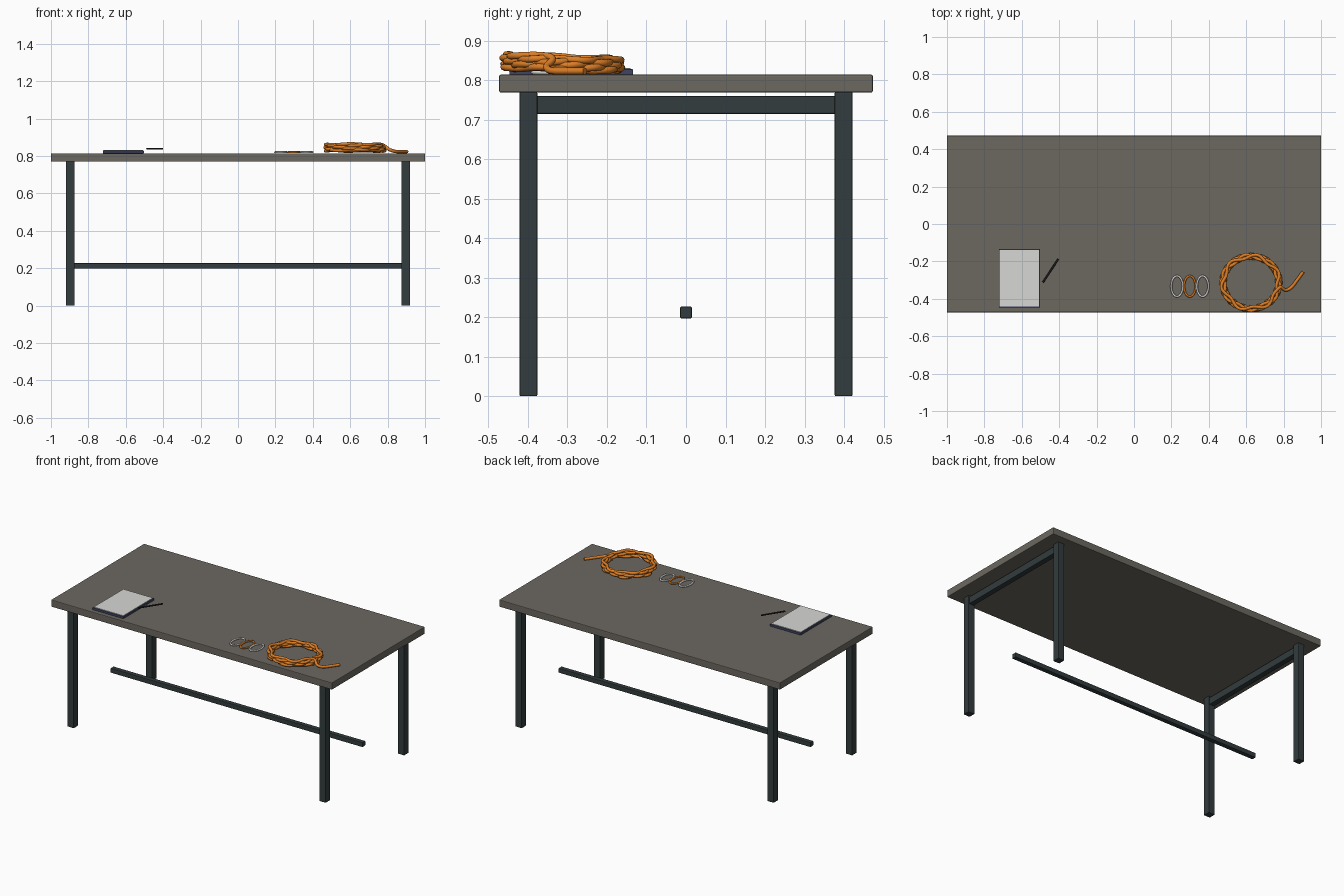
import bpy, math
from mathutils import Vector

if "Cube" in bpy.data.objects:
    bpy.data.objects.remove(bpy.data.objects["Cube"])


def mat(name, r, g, b):
    m = bpy.data.materials.new(name)
    m.diffuse_color = (r, g, b, 1)
    m.use_nodes = True
    m.node_tree.nodes["Principled BSDF"].inputs["Base Color"].default_value = m.diffuse_color
    return m


GREY = mat("warm grey top", 0.15, 0.14, 0.12)
STEEL = mat("dark steel", 0.033, 0.045, 0.048)
ORANGE = mat("orange rope", 0.72, 0.21, 0.02)
WHITE = mat("off white", 0.68, 0.68, 0.66)
NAVY = mat("navy cover", 0.05, 0.06, 0.12)
BLACK = mat("black pen", 0.015, 0.015, 0.018)


def box(name, lo, hi, m, bevel=0.0):
    lo, hi = Vector(lo), Vector(hi)
    bpy.ops.mesh.primitive_cube_add(size=1, location=(lo + hi) / 2)
    o = bpy.context.object
    o.name = name
    o.scale = hi - lo
    bpy.ops.object.transform_apply(location=False, rotation=False, scale=True)
    o.data.materials.append(m)
    if bevel:
        b = o.modifiers.new("bevel", 'BEVEL')
        b.width = bevel
        b.segments = 2
    return o


def tube(name, pts, radius, m, cyclic=False, sides=2):
    c = bpy.data.curves.new(name, 'CURVE')
    c.dimensions = '3D'
    c.bevel_depth = radius
    c.bevel_resolution = sides
    c.use_fill_caps = True
    s = c.splines.new('POLY')
    s.points.add(len(pts) - 1)
    for p, q in zip(s.points, pts):
        p.co = (*q, 1)
    s.use_cyclic_u = cyclic
    s.use_smooth = True
    c.materials.append(m)
    o = bpy.data.objects.new(name, c)
    bpy.context.collection.objects.link(o)
    return o


# Table frame
box("table_top", (-1, -0.473, 0.769), (1, 0.473, 0.814), GREY, 0.004)
for sx, side in ((-1, "left"), (1, "right")):
    x = sx * 0.897
    for sy, end in ((-1, "front"), (1, "back")):
        y = sy * 0.399
        box(f"{end}_{side}_leg", (x - 0.0225, y - 0.0225, 0),
            (x + 0.0225, y + 0.0225, 0.77), STEEL, 0.003)
    box(f"{side}_end_rail", (x - 0.0175, -0.385, 0.715),
        (x + 0.0175, 0.385, 0.76), STEEL, 0.003)
box("stretcher", (-0.897, -0.015, 0.197), (0.897, 0.015, 0.227), STEEL, 0.003)

# Notebook and pen
box("notebook_cover", (-0.723, -0.447, 0.814), (-0.503, -0.134, 0.828), NAVY, 0.002)
box("notebook_page", (-0.718, -0.441, 0.827), (-0.508, -0.140, 0.831), WHITE)
tube("pen", [(-0.487, -0.312, 0.838), (-0.405, -0.187, 0.838)], 0.005, BLACK)

# Three oval rings
for i, m in enumerate((WHITE, ORANGE, WHITE)):
    ring = [(0.23 + 0.0685 * i + 0.031 * math.cos(a), -0.333 + 0.055 * math.sin(a), 0.82)
            for a in (k * math.tau / 40 for k in range(40))]
    tube(f"oval_ring_{i + 1}", ring, 0.0055, m, True)

# Coiled rope: wobbling helix that ends in a loose tail
TURNS, STEPS = 5, 72
coil = []
for k in range(TURNS * STEPS + 1):
    a = k / STEPS * math.tau
    t = k / (TURNS * STEPS)
    r = 0.146 + 0.011 * math.sin(6.4 * a)
    z = 0.825 + 0.036 * t - 0.004 * math.sin(a) * t + 0.002 * math.sin(5.3 * a)
    a -= 0.25
    coil.append((0.625 + 1.02 * r * math.cos(a), -0.313 + 0.96 * r * math.sin(a), z))
tail_ctrl = [Vector(p) for p in (coil[-2], coil[-1], (0.785, -0.338, 0.852),
             (0.81, -0.353, 0.834), (0.84, -0.340, 0.824), (0.87, -0.303, 0.823),
             (0.904, -0.256, 0.823), (0.91, -0.25, 0.823))]
for i in range(1, len(tail_ctrl) - 2):
    p0, p1, p2, p3 = tail_ctrl[i - 1:i + 3]
    for j in range(1, 7):
        t = j / 6
        coil.append(tuple(0.5 * (2 * p1 + (p2 - p0) * t + (2 * p0 - 5 * p1 + 4 * p2 - p3) * t * t
                                 + (3 * p1 - p0 - 3 * p2 + p3) * t ** 3)))
tube("rope_coil", coil, 0.009, ORANGE)

# Convert curves to meshes
for o in list(bpy.data.objects):
    if o.type == 'CURVE':
        bpy.ops.object.select_all(action='DESELECT')
        o.select_set(True)
        bpy.context.view_layer.objects.active = o
        bpy.ops.object.convert(target='MESH')
        bpy.ops.object.shade_smooth_by_angle(angle=math.radians(50))
